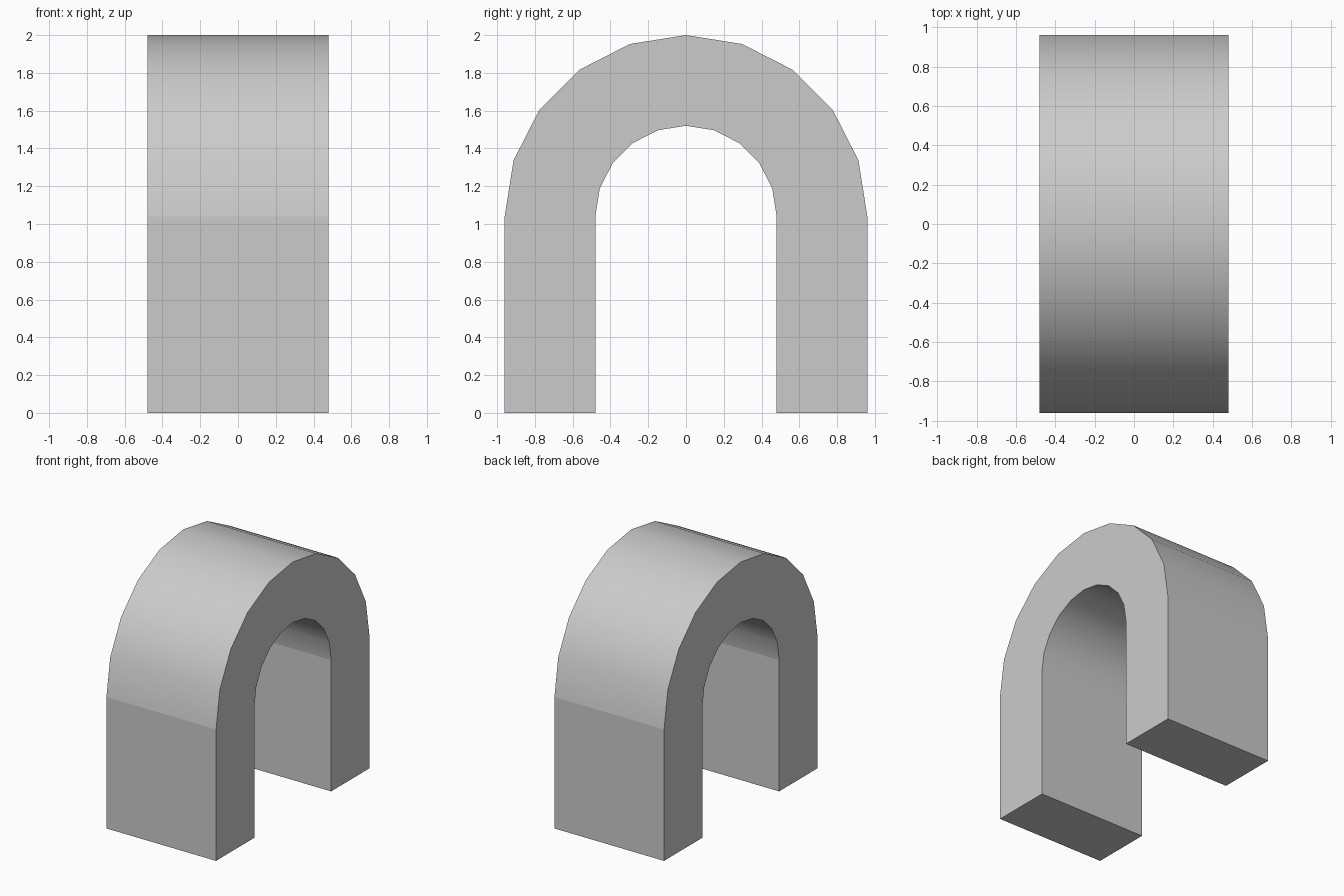
import bpy, bmesh, math

if "Cube" in bpy.data.objects:
    bpy.data.objects.remove(bpy.data.objects["Cube"])

OUTER, INNER, SPRING, HALF, SEGS = 0.96, 0.48, 1.04, 0.48, 10


def arch_line(radius):
    """Leg foot, half circle over the top, other leg foot, as (y, z)."""
    arc = [(-radius * math.cos(math.pi * i / SEGS),
            SPRING + radius * math.sin(math.pi * i / SEGS)) for i in range(SEGS + 1)]
    return [(-radius, 0)] + arc + [(radius, 0)]


bm = bmesh.new()


def row(radius, x):
    return [bm.verts.new((x, y, z)) for y, z in arch_line(radius)]


# Four edge lines of the arch
ol, orr = row(OUTER, -HALF), row(OUTER, HALF)
il, ir = row(INNER, -HALF), row(INNER, HALF)
loop = [ol, orr, ir, il]
n = len(ol)

# Outer skin, right side, inner skin, left side
for k in range(4):
    a, b = loop[k], loop[(k + 1) % 4]
    for i in range(n - 1):
        f = bm.faces.new((a[i], b[i], b[i + 1], a[i + 1]))
        f.smooth = k in (0, 2) and 0 < i < n - 2

# Feet
for i in (0, n - 1):
    bm.faces.new([r[i] for r in loop])

bmesh.ops.recalc_face_normals(bm, faces=bm.faces[:])

# Sharp rims, feet and spring lines
for e in bm.edges:
    corner = e.calc_face_angle(0) > math.radians(40)
    spring = all(abs(v.co.z - SPRING) < 1e-4 for v in e.verts)
    e.smooth = not (corner or spring)

mesh = bpy.data.meshes.new("arch")
bm.to_mesh(mesh)
bm.free()
arch = bpy.data.objects.new("arch", mesh)
bpy.context.collection.objects.link(arch)
